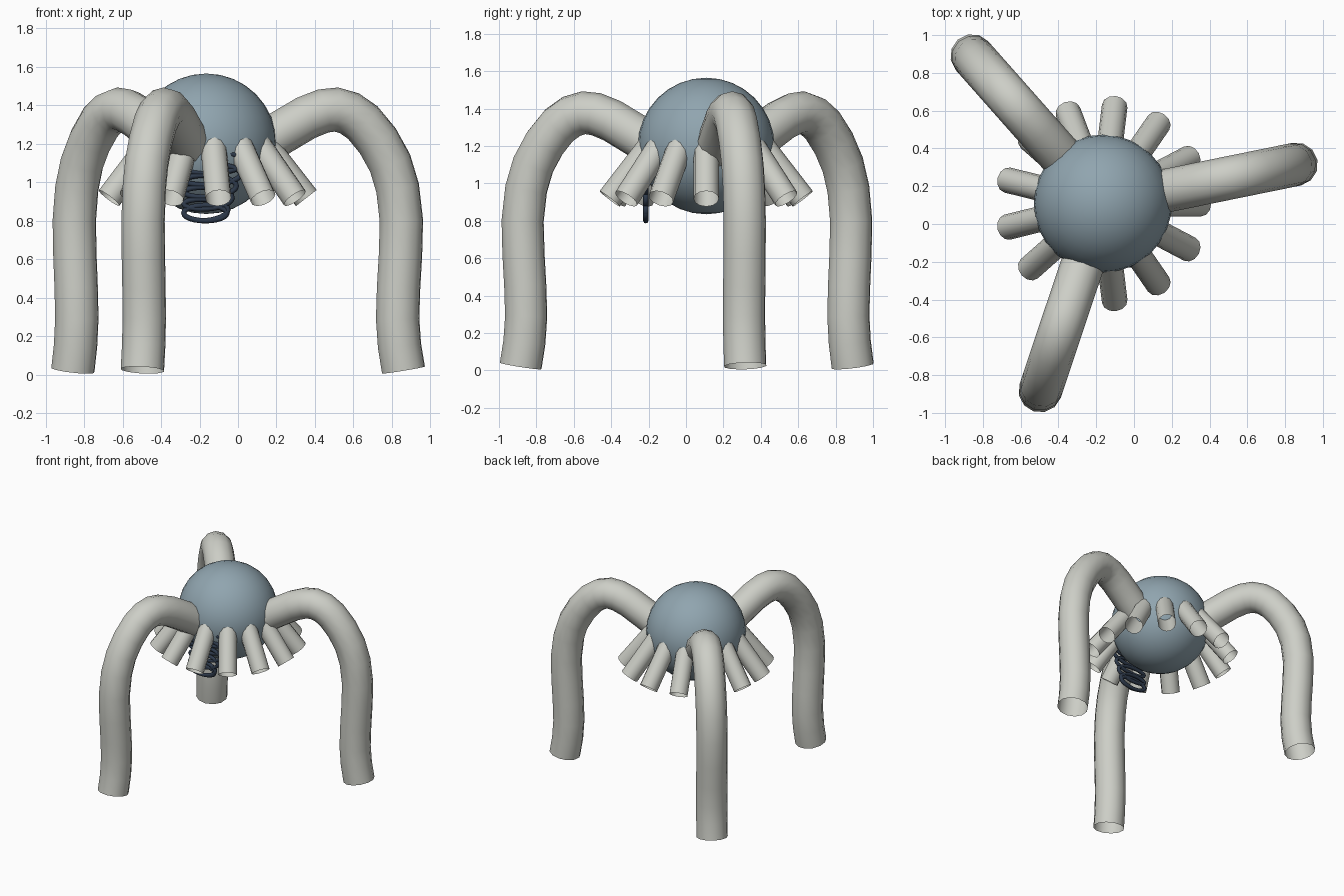
import bpy
import math

if "Cube" in bpy.data.objects:
    bpy.data.objects.remove(bpy.data.objects["Cube"])

CX, CY, CZ = -0.165, 0.108, 1.2      # centre of the round body


def material(name, rgb):
    m = bpy.data.materials.new(name)
    m.diffuse_color = (*rgb, 1.0)
    m.use_nodes = True
    m.node_tree.nodes["Principled BSDF"].inputs["Base Color"].default_value = m.diffuse_color
    return m


PALE = material("pale_grey", (0.61, 0.62, 0.57))
BLUE = material("slate_blue", (0.28, 0.375, 0.43))
NAVY = material("dark_navy", (0.027, 0.042, 0.07))


def tube(name, points, radius, mat, resolution=4):
    """Open-ended round tube swept along a list of points."""
    cu = bpy.data.curves.new(name, 'CURVE')
    cu.dimensions = '3D'
    cu.bevel_depth = radius
    cu.bevel_resolution = resolution
    sp = cu.splines.new('POLY')
    sp.points.add(len(points) - 1)
    for p, co in zip(sp.points, points):
        p.co = (*co, 1.0)
    temp = bpy.data.objects.new(name + "_path", cu)
    bpy.context.collection.objects.link(temp)
    dg = bpy.context.evaluated_depsgraph_get()
    mesh = bpy.data.meshes.new_from_object(temp.evaluated_get(dg))
    bpy.data.objects.remove(temp)
    ob = bpy.data.objects.new(name, mesh)
    bpy.context.collection.objects.link(ob)
    mesh.materials.clear()
    mesh.materials.append(mat)
    for f in mesh.polygons:
        f.use_smooth = True
        f.material_index = 0
    return ob


def radial(profile, angle):
    """Turn (distance, height) pairs into points in a vertical plane."""
    c, s = math.cos(angle), math.sin(angle)
    return [(CX + r * c, CY + r * s, z) for r, z in profile]


# round body
bpy.ops.mesh.primitive_uv_sphere_add(segments=32, ring_count=16, radius=0.365,
                                     location=(CX, CY, CZ))
body = bpy.context.object
body.name = "body"
body.data.materials.append(BLUE)
bpy.ops.object.shade_smooth()

# three arched legs
leg_profile = [(0.27, 1.18), (0.40, 1.26), (0.53, 1.335), (0.62, 1.37),
               (0.69, 1.378), (0.76, 1.358), (0.83, 1.31), (0.91, 1.215),
               (0.975, 1.10), (1.015, 0.97), (1.035, 0.80), (1.03, 0.62),
               (1.02, 0.45), (1.015, 0.29), (1.025, 0.15), (1.046, 0.024)]
for i in range(3):
    tube(f"leg_{i + 1}", radial(leg_profile, math.radians(11.5 + 120 * i)),
         0.115, PALE)

# ring of thirteen short nozzles pointing down and out
for i in range(13):
    tube(f"nozzle_{i + 1}",
         radial([(0.25, 1.265), (0.52, 0.918)], 2 * math.pi * i / 13),
         0.068, PALE)

# flattened coil spring below the front of the body
coil, turns, per_turn = [], 5, 24
for i in range(turns * per_turn + 1):
    k = i / per_turn
    a = 2 * math.pi * k - math.pi / 2
    half_width = 0.112 + 0.010 * k
    coil.append((-0.17 + 0.012 * k + half_width * math.cos(a), -0.215,
                 0.84 + 0.062 * k + 0.04 * math.sin(a)))
tube("spring", coil, 0.014, NAVY, 2)
# lowest closed loop of the spring
loop = [(-0.17 + 0.112 * math.cos(2 * math.pi * i / 24), -0.215,
         0.84 + 0.04 * math.sin(2 * math.pi * i / 24)) for i in range(25)]
tube("spring_end_loop", loop, 0.014, NAVY, 2)
